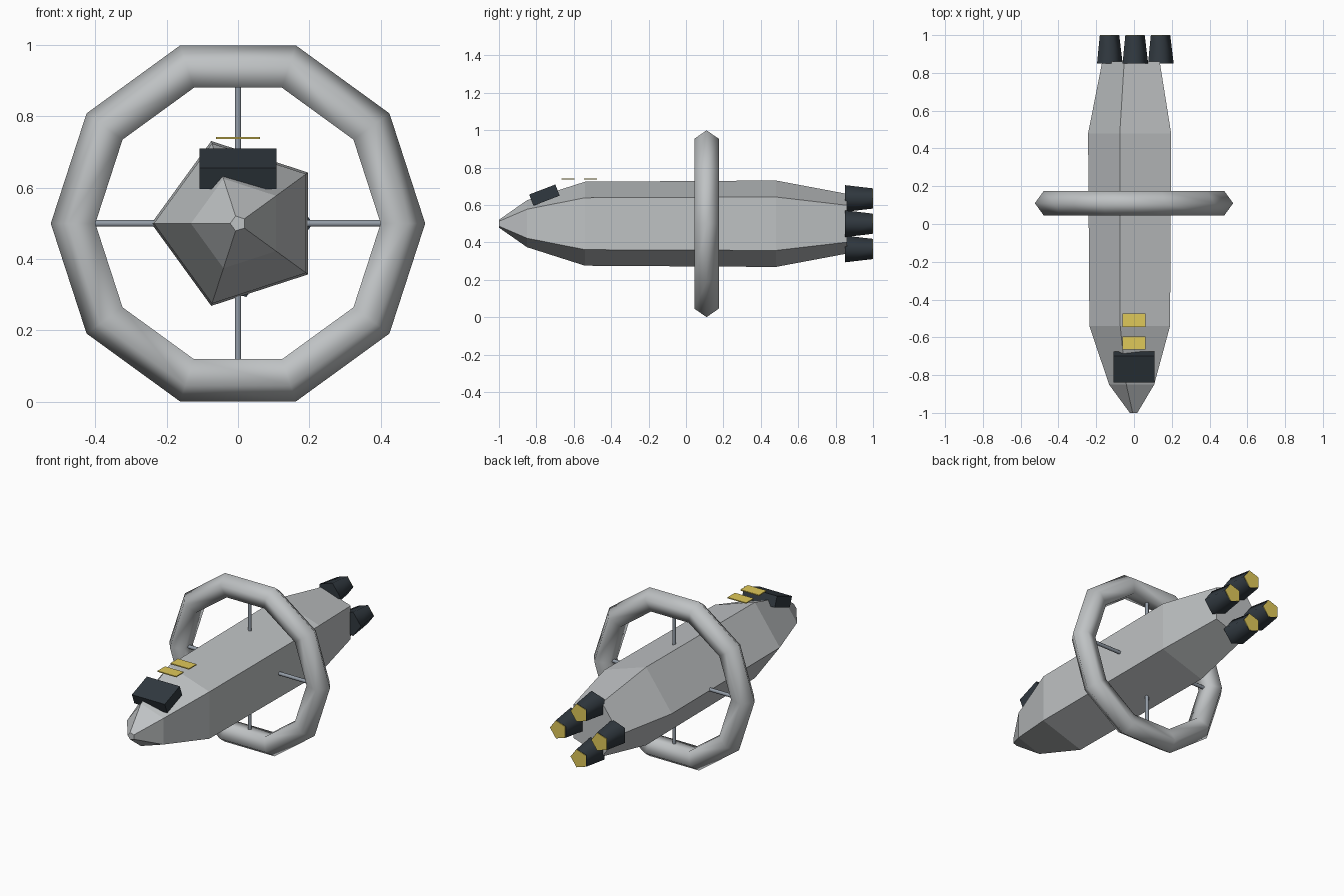
import bpy, bmesh
from math import sin, cos, pi, radians
from mathutils import Matrix, Vector

default = bpy.data.objects.get("Cube")
if default:
    bpy.data.objects.remove(default)

MID = 0.5       # height of the ship's axis
RING_Y = 0.11   # station of the habitat ring


def material(name, rgb):
    m = bpy.data.materials.new(name)
    m.use_nodes = True
    m.diffuse_color = (*rgb, 1)
    bsdf = m.node_tree.nodes["Principled BSDF"]
    bsdf.inputs["Base Color"].default_value = (*rgb, 1)
    bsdf.inputs["Roughness"].default_value = 0.6
    return m


hull_grey = material("hull grey", (0.52, 0.54, 0.55))
strut_grey = material("strut blue grey", (0.29, 0.33, 0.38))
dark = material("dark slate", (0.03, 0.04, 0.05))
gold = material("glowing gold", (0.74, 0.58, 0.10))


def finish(name, bm, mat, smooth=None):
    """Turn a bmesh into an object; smooth is a rule picking smooth faces."""
    bmesh.ops.recalc_face_normals(bm, faces=bm.faces)
    for f in bm.faces:
        f.smooth = bool(smooth and smooth(f))
    # keep the borders between smooth and flat faces sharp
    for e in bm.edges:
        e.smooth = len({f.smooth for f in e.link_faces}) == 1
    mesh = bpy.data.meshes.new(name)
    bm.to_mesh(mesh)
    bm.free()
    mesh.materials.append(mat)
    ob = bpy.data.objects.new(name, mesh)
    bpy.context.collection.objects.link(ob)
    return ob


def loft(name, profile, mat, sides=5, phase=0.0, x=0.0, z=MID, smooth=None):
    """Sweep (y, radius) stations along the y axis as regular polygons."""
    bm = bmesh.new()
    rows = []
    for y, r in profile:
        angles = [phase + 2 * pi * i / sides for i in range(sides)]
        rows.append([bm.verts.new((x + r * cos(a), y, z + r * sin(a))) for a in angles])
    for a, b in zip(rows, rows[1:]):
        for i in range(sides):
            j = (i + 1) % sides
            bm.faces.new((a[i], a[j], b[j], b[i]))
    bm.faces.new(rows[0])
    bm.faces.new(rows[-1])
    return finish(name, bm, mat, smooth)


def box(name, centre, size, mat, tilt=0.0):
    bm = bmesh.new()
    m = (Matrix.Translation(centre) @ Matrix.Rotation(tilt, 4, 'X')
         @ Matrix.Diagonal((*size, 1)))
    bmesh.ops.create_cube(bm, size=1, matrix=m)
    return finish(name, bm, mat)


# Five-sided faceted hull, one edge pointing to the right side
loft("hull", [(-1, 0.022), (-0.85, 0.132), (-0.54, 0.236), (0.48, 0.243), (0.86, 0.168)],
     hull_grey, phase=pi)

# Four tapering engines in a cross, each with a glowing exit
for name, dx, dz in (("left", 1, 0), ("right", -1, 0), ("top", 0, 1), ("bottom", 0, -1)):
    x, z = 0.135 * dx, MID + 0.135 * dz
    loft("engine_" + name, [(0.85, 0.075), (0.997, 0.057)], dark, x=x, z=z,
         smooth=lambda f: len(f.verts) == 4)
    loft("engine_glow_" + name, [(0.995, 0.055), (1.0, 0.055)], gold, x=x, z=z)

# Ten-segment habitat ring with a five-sided tube
bm = bmesh.new()
MAJOR, MINOR, SEGS, SIDES = 0.456, 0.069, 10, 5
grid = []
for i in range(SEGS):
    a = 2 * pi * i / SEGS
    row = []
    for j in range(SIDES):
        b = 2 * pi * j / SIDES
        r = MAJOR + MINOR * cos(b)
        row.append(bm.verts.new((r * cos(a), RING_Y + MINOR * sin(b), MID + r * sin(a))))
    grid.append(row)
for i in range(SEGS):
    p, q = grid[i], grid[(i + 1) % SEGS]
    for j in range(SIDES):
        k = (j + 1) % SIDES
        bm.faces.new((p[j], p[k], q[k], q[j]))
finish("habitat_ring", bm, hull_grey, lambda f: True)

# Two crossing struts that carry the ring
for name, axis, length in (("strut_vertical", 'Z', 0.8), ("strut_horizontal", 'Y', 0.82)):
    bm = bmesh.new()
    turn = Matrix.Rotation(pi / 2 if axis == 'Y' else 0, 4, 'Y')
    bmesh.ops.create_cone(bm, cap_ends=True, segments=6, radius1=0.0105, radius2=0.0105,
                          depth=length,
                          matrix=Matrix.Translation((0, RING_Y, MID)) @ turn)
    finish(name, bm, strut_grey, lambda f: len(f.verts) == 4)

# Tilted cockpit block on the nose
box("cockpit", Vector((0, -0.757, 0.653)), (0.215, 0.15, 0.064), dark, radians(21))

# Thin gold panels floating behind the cockpit
for name, y in (("front", -0.63), ("rear", -0.51)):
    box("gold_panel_" + name, Vector((0, y, 0.74)), (0.122, 0.07, 0.006), gold)
